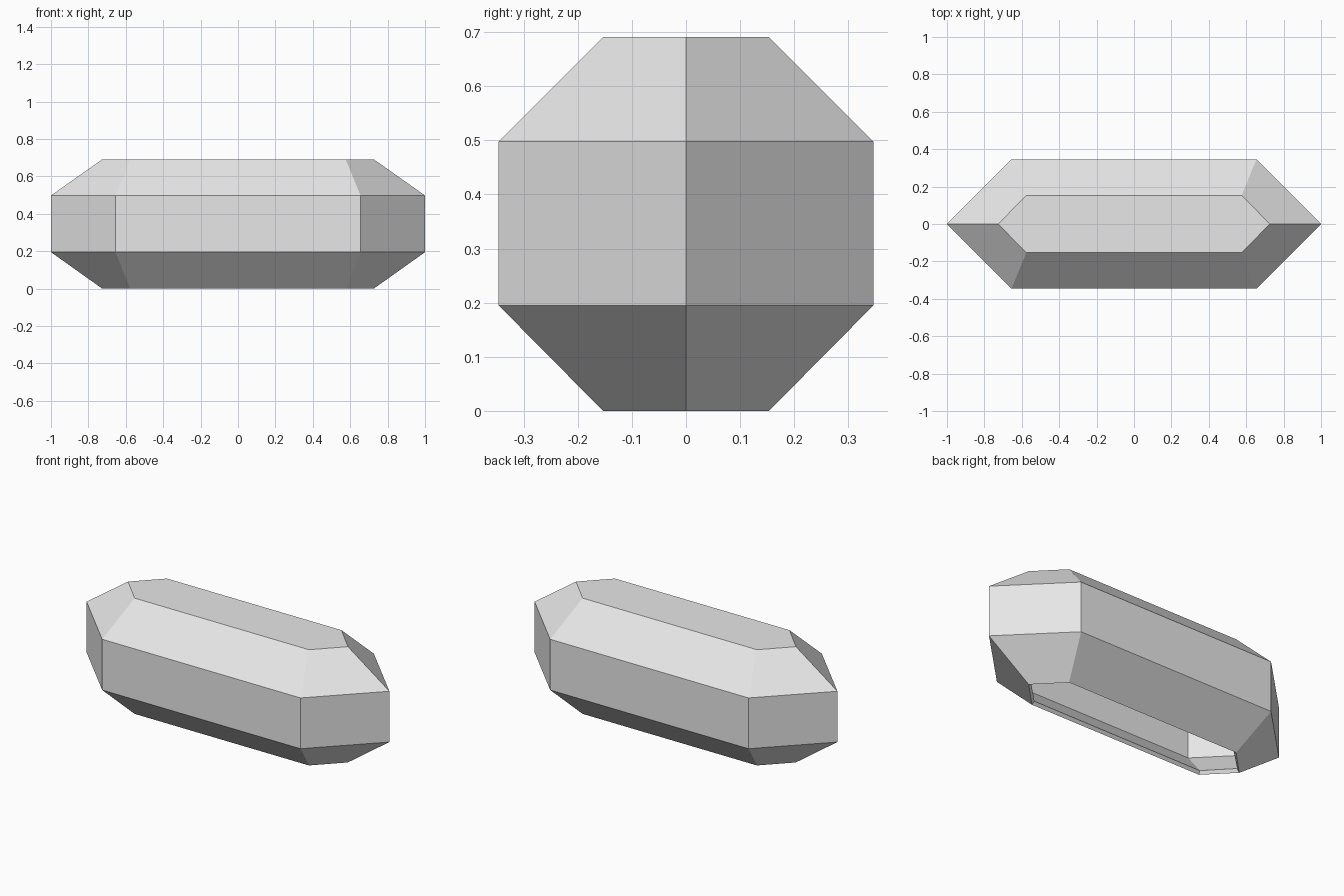
import bpy, bmesh

# Remove the default cube
cube = bpy.data.objects.get("Cube")
if cube:
    bpy.data.objects.remove(cube, do_unlink=True)

# Single grey material
grey = bpy.data.materials.new("light_grey")
grey.use_nodes = True
colour = (0.8, 0.8, 0.8, 1)
grey.diffuse_color = colour
grey.node_tree.nodes["Principled BSDF"].inputs["Base Color"].default_value = colour


def hex_ring(bm, tip, side_x, side_y, z):
    """Stretched hexagon with pointed ends on the x axis."""
    points = [(tip, 0), (side_x, side_y), (-side_x, side_y),
              (-tip, 0), (-side_x, -side_y), (side_x, -side_y)]
    return [bm.verts.new((x, y, z)) for x, y in points]


# Bevelled hexagonal shell, closed on top and open underneath
narrow = (0.726, 0.576, 0.153)
wide = (1.0, 0.655, 0.346)
bm = bmesh.new()
rings = [hex_ring(bm, *size, z) for size, z in
         ((narrow, 0), (wide, 0.195), (wide, 0.498), (narrow, 0.691))]
for low, high in zip(rings, rings[1:]):
    for i in range(len(low)):
        j = (i + 1) % len(low)
        bm.faces.new((low[i], low[j], high[j], high[i]))
bm.faces.new(rings[-1])
bmesh.ops.recalc_face_normals(bm, faces=bm.faces)
# The cap must face up so that the wall thickens inwards
cap = max(bm.faces, key=lambda f: f.calc_center_median().z)
if cap.normal.z < 0:
    bmesh.ops.reverse_faces(bm, faces=bm.faces)

mesh = bpy.data.meshes.new("hollow_shell")
bm.to_mesh(mesh)
bm.free()
mesh.materials.append(grey)
shell = bpy.data.objects.new("hollow_shell", mesh)
bpy.context.collection.objects.link(shell)

# Thin wall with a visible rim around the opening
wall = shell.modifiers.new("wall", 'SOLIDIFY')
wall.thickness = 0.022
wall.offset = -1
wall.use_even_offset = True
